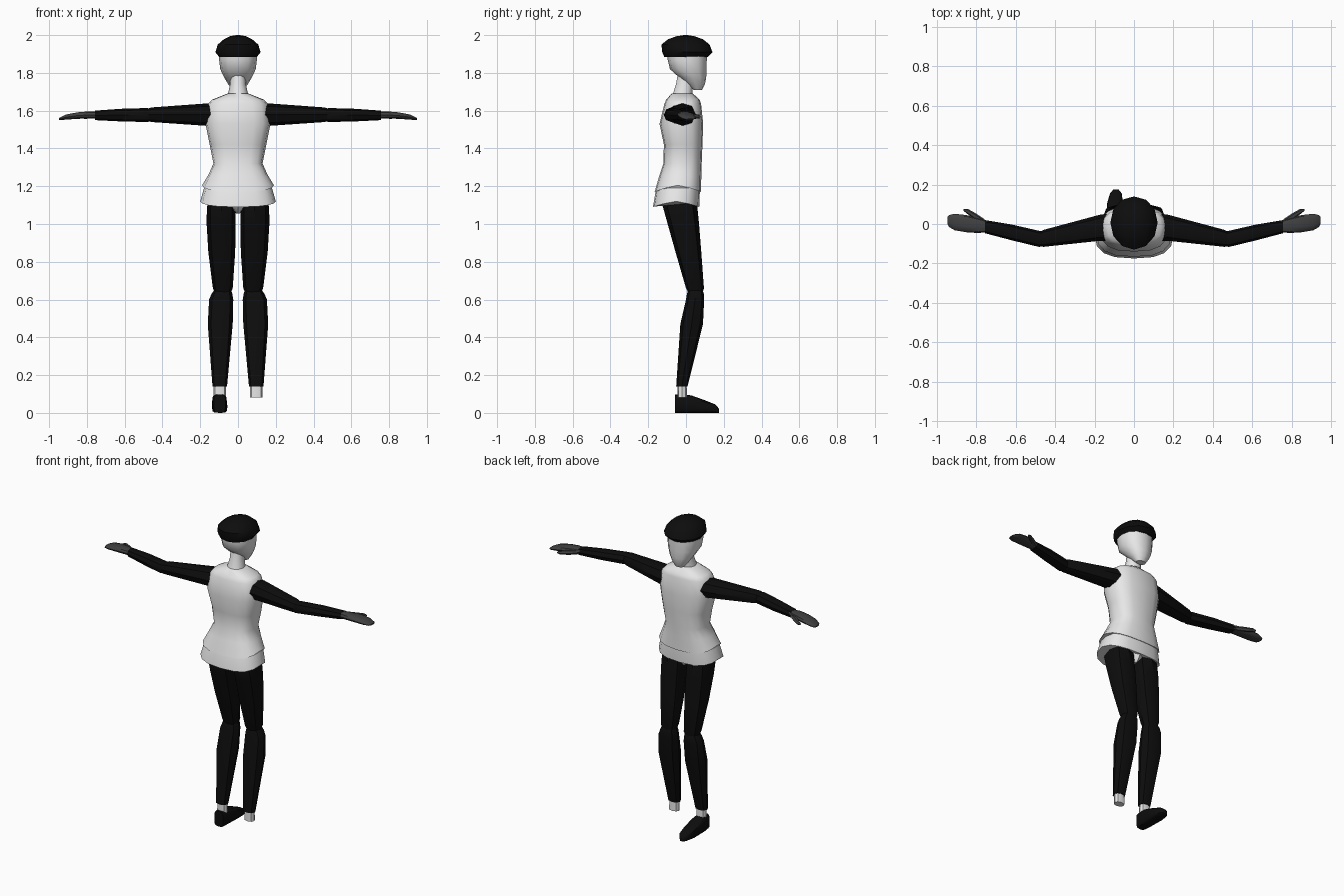
import bpy, bmesh, math


def material(name, v):
    m = bpy.data.materials.new(name)
    m.diffuse_color = (v, v, v, 1)
    return m


WHITE = material("off_white", 0.8)
BLACK = material("black", 0.004)
GREY = material("dark_grey", 0.05)


def loft(name, rings, mat, axis="z", n=8, p=2.0, mirror=False, angle=40):
    """Rings: (position, a0, a1, b0, b1, optional dip towards +-b)."""
    bm = bmesh.new()
    loops = []
    for r in rings:
        t, a0, a1, b0, b1 = r[:5]
        dip = r[5] if len(r) > 5 else 0
        loop = []
        for i in range(n):
            ang = 2 * math.pi * i / n
            c, s = math.cos(ang), math.sin(ang)
            u = math.copysign(abs(c) ** (2 / p), c)
            w = math.copysign(abs(s) ** (2 / p), s)
            a = (a0 + a1) / 2 + u * (a1 - a0) / 2
            b = (b0 + b1) / 2 + w * (b1 - b0) / 2
            h = t + dip * abs(s)
            co = {"z": (a, b, h), "x": (h, a, b), "y": (a, h, b)}[axis]
            loop.append(bm.verts.new(co))
        loops.append(loop)
    for l0, l1 in zip(loops, loops[1:]):
        for i in range(n):
            j = (i + 1) % n
            bm.faces.new((l0[i], l0[j], l1[j], l1[i]))
    bm.faces.new(loops[0])
    bm.faces.new(loops[-1])
    bmesh.ops.recalc_face_normals(bm, faces=bm.faces)
    me = bpy.data.meshes.new(name)
    bm.to_mesh(me)
    bm.free()
    me.materials.append(mat)
    ob = bpy.data.objects.new(name, me)
    bpy.context.collection.objects.link(ob)
    bpy.ops.object.select_all(action="DESELECT")
    ob.select_set(True)
    bpy.context.view_layer.objects.active = ob
    bpy.ops.object.shade_smooth_by_angle(angle=math.radians(angle))
    if mirror:
        ob.modifiers.new("mirror", "MIRROR").use_axis = (True, False, False)
    return ob


def sym(z, x, y0, y1, dip=0):
    return (z, -x, x, y0, y1, dip)


# Head (the face points to +y), beret and neck
loft("head", [sym(1.91, .10, -.10, .11), sym(1.87, .10, -.097, .11),
              sym(1.82, .094, -.085, .109), sym(1.775, .073, -.035, .107),
              sym(1.74, .052, .005, .10), sym(1.71, .03, .04, .085)],
     WHITE, n=12, p=2.3)
loft("beret", [sym(1.885, .10, -.115, .115), sym(1.91, .12, -.126, .14),
               sym(1.95, .107, -.13, .125), sym(1.978, .075, -.095, .09),
               sym(1.994, .042, -.05, .045), sym(2.0, .01, -.01, .01)],
     BLACK, n=12, p=2.1)
loft("neck", [sym(1.80, .04, -.045, .045), sym(1.74, .042, -.055, .04),
              sym(1.68, .055, -.075, .035)], WHITE, n=10)

# Tunic with flared hem
loft("tunic", [sym(1.692, .052, -.075, .035), sym(1.658, .138, -.105, .072),
               sym(1.635, .16, -.115, .08), sym(1.53, .172, -.14, .091),
               sym(1.42, .15, -.117, .087), sym(1.32, .13, -.12, .083),
               sym(1.26, .157, -.14, .081), sym(1.205, .19, -.166, .08, -.035)],
     WHITE, n=16, p=2.7)

# Hips: flared lower hem and crotch wedge
loft("hips", [sym(1.23, .165, -.14, .07), sym(1.19, .18, -.158, .074),
              sym(1.12, .20, -.175, .07, -.03)], WHITE, n=16, p=2.7)
loft("crotch", [sym(1.13, .07, -.14, .058), sym(1.095, .045, -.125, .055),
                sym(1.055, .008, -.07, .03)], WHITE, n=8, p=2.5)

# Arms
loft("upper_arm", [(.13, -.088, .052, 1.518, 1.642), (.17, -.085, .048, 1.52, 1.638),
                   (.46, -.116, -.03, 1.54, 1.617), (.485, -.11, -.045, 1.55, 1.607)],
     BLACK, "x", 8, 2.2, True)
loft("forearm", [(.445, -.10, -.045, 1.548, 1.605), (.48, -.117, -.035, 1.54, 1.614),
                 (.62, -.083, -.003, 1.543, 1.61), (.757, -.047, .02, 1.55, 1.60)],
     BLACK, "x", 8, 2.2, True)

# Hands and thumbs
loft("hand", [(.74, -.04, .015, 1.556, 1.596), (.79, -.046, .03, 1.558, 1.597),
              (.85, -.042, .045, 1.556, 1.592), (.91, -.032, .052, 1.552, 1.58),
              (.94, -.015, .045, 1.55, 1.566), (.948, .0, .035, 1.552, 1.56)],
     GREY, "x", 10, 2.3, True)
loft("thumb", [(.76, -.01, .025, 1.56, 1.585), (.80, .015, .052, 1.555, 1.585),
               (.845, .05, .077, 1.556, 1.58), (.865, .066, .077, 1.56, 1.574)],
     GREY, "x", 6, 2, True)

# Legs
loft("thigh", [(1.13, .03, .15, -.11, .05), (1.09, .012, .165, -.122, .06),
               (1.0, .012, .166, -.097, .069), (.85, .015, .157, -.055, .081),
               (.66, .028, .133, .0, .095), (.63, .04, .12, .015, .085)],
     BLACK, "z", 8, 2.3, True)
loft("shin", [(.66, .04, .12, .015, .085), (.63, .03, .14, .005, .095),
              (.60, .025, .153, .0, .096), (.47, .028, .16, -.03, .09),
              (.14, .058, .135, -.052, .008)], BLACK, "z", 8, 2.3, True)
loft("ankle", [(.18, .065, .128, -.045, .003), (.082, .063, .13, -.045, .005)],
     WHITE, "z", 8, 2.3, True)

# The only shoe
loft("shoe", [(-.058, -.128, -.066, 0, .098), (-.02, -.136, -.06, 0, .10),
              (.03, -.138, -.058, 0, .092), (.10, -.138, -.056, 0, .067),
              (.155, -.122, -.062, 0, .045), (.175, -.105, -.078, 0, .022)],
     BLACK, "y", 12, 4)
